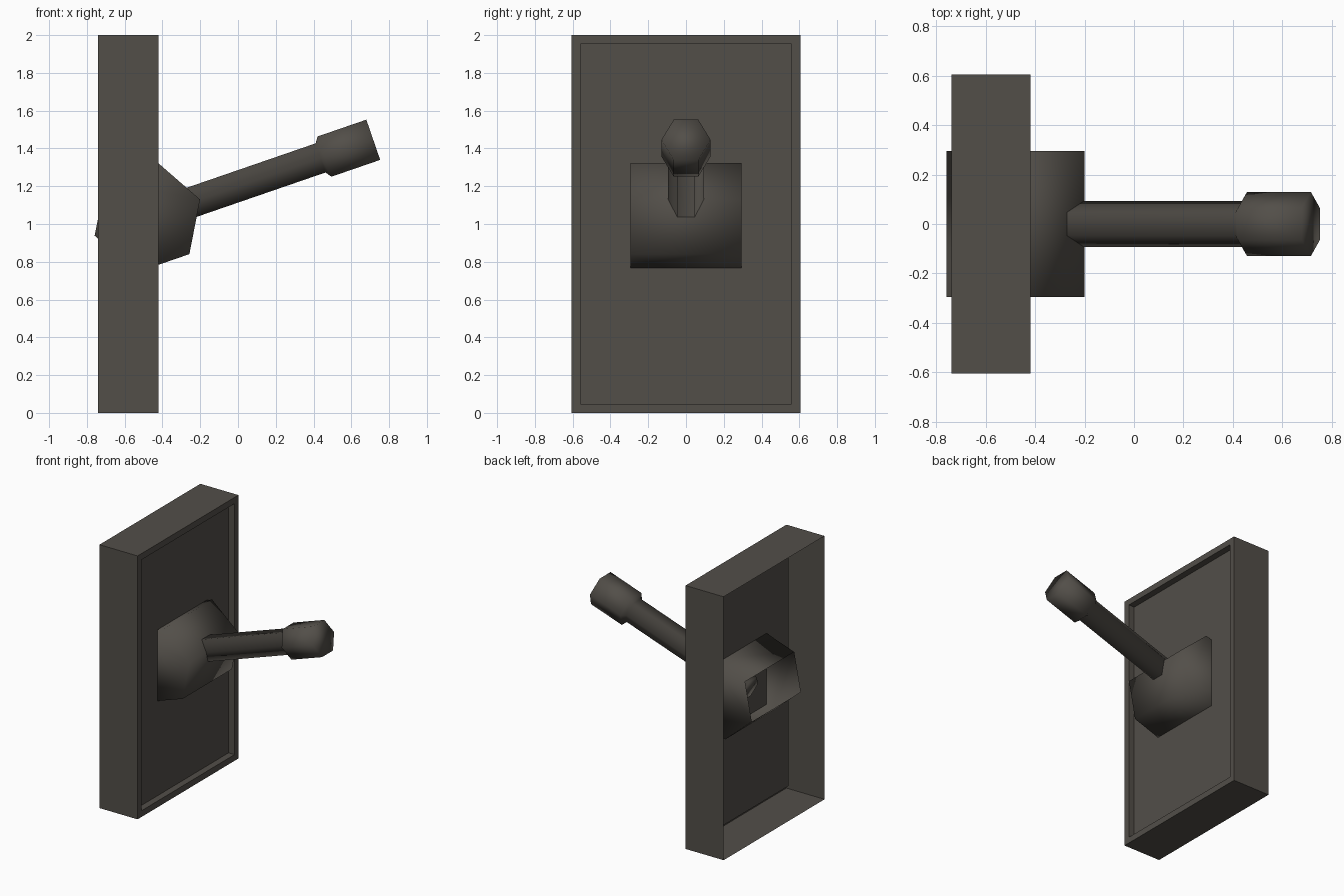
import bpy, bmesh, math
from mathutils import Vector

if "Cube" in bpy.data.objects:
    bpy.data.objects.remove(bpy.data.objects["Cube"])

# One flat colour for the whole switch
metal = bpy.data.materials.new("dark_metal")
metal.diffuse_color = (0.085, 0.077, 0.066, 1)
metal.use_nodes = True
metal.node_tree.nodes["Principled BSDF"].inputs["Base Color"].default_value = metal.diffuse_color

TILT = math.radians(19)
PIVOT = Vector((-0.48, 0, 1.034))


def finish(bm, name, smooth):
    mesh = bpy.data.meshes.new(name)
    bm.to_mesh(mesh)
    bm.free()
    mesh.materials.append(metal)
    for p in mesh.polygons:
        p.use_smooth = smooth
    obj = bpy.data.objects.new(name, mesh)
    bpy.context.collection.objects.link(obj)


def hex_loft(sections, axis, side):
    """Capped six-sided tube through PIVOT; sections are (distance, radius)."""
    bm = bmesh.new()
    other = axis.cross(side)
    rings = []
    for d, r in sections:
        rings.append([bm.verts.new(PIVOT + axis * d + r * (
            side * math.cos(i * math.pi / 3) + other * math.sin(i * math.pi / 3)))
            for i in range(6)])
    for a, b in zip(rings, rings[1:]):
        for i in range(6):
            j = (i + 1) % 6
            bm.faces.new((a[i], a[j], b[j], b[i]))
    bm.faces.new(rings[0][::-1])
    bm.faces.new(rings[-1])
    bmesh.ops.recalc_face_normals(bm, faces=bm.faces)
    return bm


# Wall plate: thin shell open at the back, with a recessed front panel
bm = bmesh.new()
bmesh.ops.create_cube(bm, size=1)
for v in bm.verts:
    v.co = Vector((-0.58 + v.co.x * 0.32, v.co.y * 1.21, 1 + v.co.z * 2))
back = min(bm.faces, key=lambda f: f.calc_center_median().x)
bmesh.ops.delete(bm, geom=[back], context='FACES_ONLY')
front = max(bm.faces, key=lambda f: f.calc_center_median().x)
bmesh.ops.inset_region(bm, faces=[front], thickness=0.067)
panel = bmesh.ops.extrude_discrete_faces(bm, faces=[front])["faces"][0]
bmesh.ops.translate(bm, verts=panel.verts, vec=(-0.05, 0, 0))
finish(bm, "wall_plate", False)

# Lever and housing share the tilted direction
along = Vector((math.cos(TILT), 0, math.sin(TILT)))
across = Vector((0, 1, 0))

# Pivot housing: hexagonal drum lying across, open at the rear
bm = hex_loft([(-0.295, 0.295), (0.295, 0.295)], across, along)
rear = min(bm.faces, key=lambda f: f.calc_center_median().x)
bmesh.ops.delete(bm, geom=[rear], context='FACES_ONLY')
finish(bm, "pivot_housing", True)

# Lever: hexagonal shaft flaring into a grip
bm = hex_loft([(-0.06, 0.094), (0.97, 0.094), (0.992, 0.13), (1.265, 0.13)],
              along, across)
finish(bm, "lever", True)
